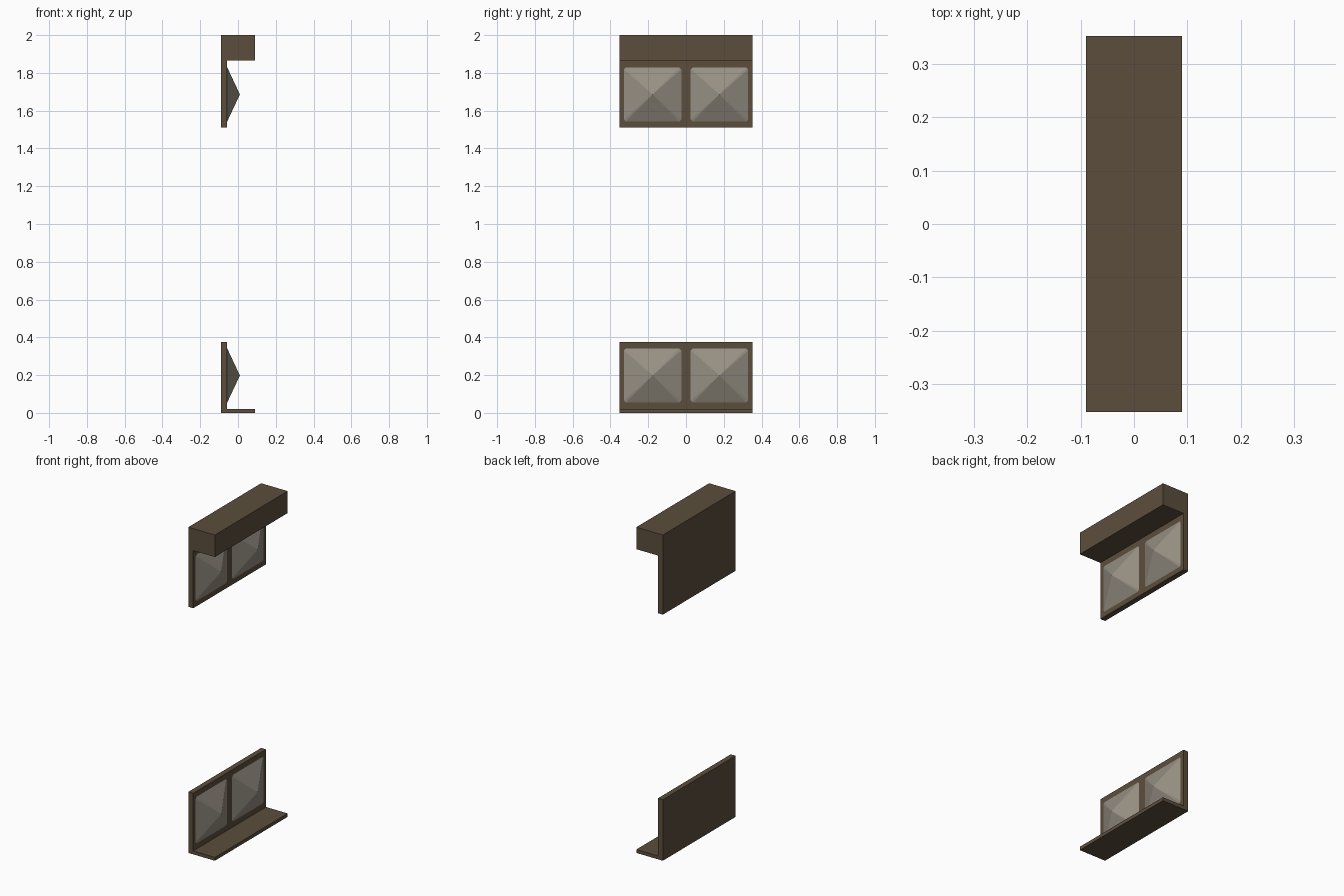
import bpy, bmesh

if "Cube" in bpy.data.objects:
    bpy.data.objects.remove(bpy.data.objects["Cube"])

HALF_W = 0.353   # half length along y
BACK, FRONT, PLATE = -0.09, 0.09, -0.057


def material(name, rgb):
    m = bpy.data.materials.new(name)
    m.diffuse_color = (*rgb, 1.0)
    m.use_nodes = True
    m.node_tree.nodes["Principled BSDF"].inputs["Base Color"].default_value = m.diffuse_color
    return m


brown = material("dark brown frame", (0.105, 0.076, 0.046))
grey = material("warm grey stud", (0.31, 0.28, 0.23))


def finish(name, bm, mat):
    me = bpy.data.meshes.new(name)
    bm.to_mesh(me)
    bm.free()
    me.materials.append(mat)
    ob = bpy.data.objects.new(name, me)
    bpy.context.collection.objects.link(ob)
    return ob


def bracket(name, profile):
    """L-shaped (x, z) profile extruded along y."""
    bm = bmesh.new()
    face = bm.faces.new([bm.verts.new((x, -HALF_W, z)) for x, z in profile])
    ext = bmesh.ops.extrude_face_region(bm, geom=[face])
    moved = [v for v in ext["geom"] if isinstance(v, bmesh.types.BMVert)]
    bmesh.ops.translate(bm, verts=moved, vec=(0, 2 * HALF_W, 0))
    bmesh.ops.recalc_face_normals(bm, faces=bm.faces)
    return finish(name, bm, brown)


def stud(name, cy, cz, hy=0.152, hz=0.143, cut=0.01):
    """Open pyramid with tiny clipped corners; its faces point inward."""
    bm = bmesh.new()
    ring = []
    for sy, sz in ((-1, -1), (1, -1), (1, 1), (-1, 1)):
        pair = [(sy * hy, sz * (hz - cut)), (sy * (hy - cut), sz * hz)]
        if sy * sz < 0:
            pair.reverse()
        ring += [bm.verts.new((PLATE, cy + y, cz + z)) for y, z in pair]
    apex = bm.verts.new((0.01, cy, cz))
    for i, v in enumerate(ring):
        bm.faces.new((apex, ring[(i + 1) % 8], v))
    return finish(name, bm, grey)


# Top panel with the overhanging lintel, bottom panel with the thin sill
bracket("top_panel", [(BACK, 1.511), (PLATE, 1.511), (PLATE, 1.865),
                      (FRONT, 1.865), (FRONT, 2.0), (BACK, 2.0)])
bracket("bottom_panel", [(BACK, 0), (FRONT, 0), (FRONT, 0.021),
                         (PLATE, 0.021), (PLATE, 0.375), (BACK, 0.375)])

# Two pyramid studs on each panel
for level, z in (("top", 1.686), ("bottom", 0.198)):
    for side, y in (("left", -0.177), ("right", 0.177)):
        stud(f"{level}_{side}_stud", y, z)
